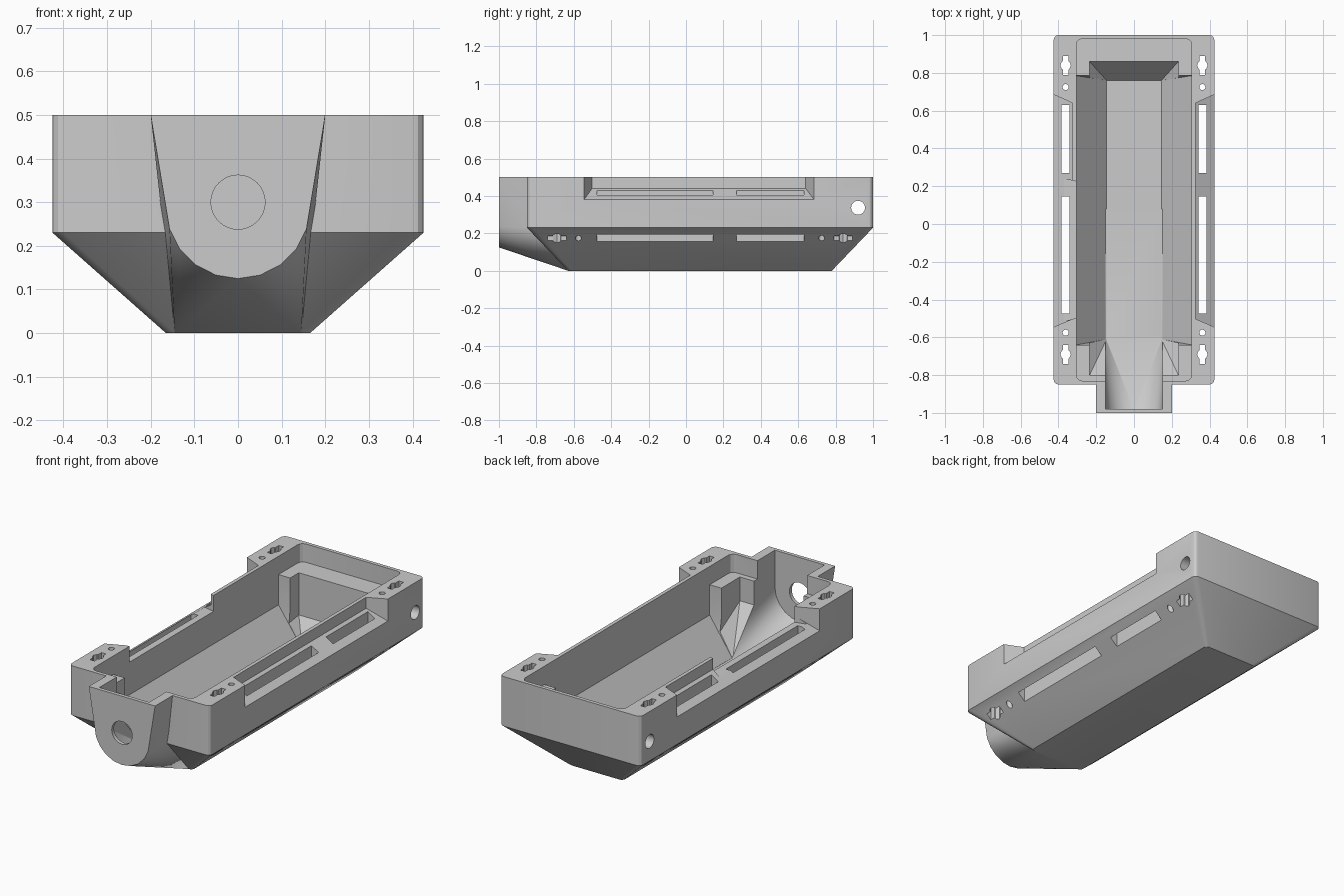
import bpy, bmesh, math
from mathutils import Vector

if "Cube" in bpy.data.objects:
    bpy.data.objects.remove(bpy.data.objects["Cube"], do_unlink=True)

grey = bpy.data.materials.new("plain_grey")
grey.use_nodes = True
colour = (0.6, 0.6, 0.6, 1)
grey.diffuse_color = colour
grey.node_tree.nodes["Principled BSDF"].inputs["Base Color"].default_value = colour


def hull(name, points):
    """Convex solid around the given points."""
    bm = bmesh.new()
    for p in points:
        bm.verts.new(p)
    bmesh.ops.convex_hull(bm, input=bm.verts[:])
    bmesh.ops.delete(bm, geom=[v for v in bm.verts if not v.link_faces], context='VERTS')
    bmesh.ops.dissolve_limit(bm, angle_limit=0.002, verts=bm.verts[:], edges=bm.edges[:])
    bmesh.ops.recalc_face_normals(bm, faces=bm.faces[:])
    mesh = bpy.data.meshes.new(name)
    bm.to_mesh(mesh)
    bm.free()
    mesh.materials.append(grey)
    ob = bpy.data.objects.new(name, mesh)
    bpy.context.collection.objects.link(ob)
    return ob


def rect(x, y0, y1, z, r=0.0, n=3):
    """Rectangle centred on x = 0, with corner radius r."""
    if r == 0:
        return [(s * x, y, z) for s in (-1, 1) for y in (y0, y1)]
    return [(sx * (x - r + r * math.cos(a)), cy + sy * r * math.sin(a), z)
            for sx in (-1, 1) for sy, cy in ((-1, y0 + r), (1, y1 - r))
            for a in (i * math.pi / 2 / n for i in range(n + 1))]


def box(name, x0, x1, y0, y1, z0, z1):
    return hull(name, [(x, y, z) for x in (x0, x1) for y in (y0, y1) for z in (z0, z1)])


def rod(name, start, end, r, n=24):
    """Cylinder between two points."""
    start, end = Vector(start), Vector(end)
    turn = (end - start).to_track_quat('Z', 'Y')
    ring = [turn @ Vector((r * math.cos(a), r * math.sin(a), 0))
            for a in (2 * math.pi * i / n for i in range(n))]
    return hull(name, [c + p for c in (start, end) for p in ring])


def u_section(y, top_x, top_z, r, cz, n=10):
    """U-shaped outline across the nose."""
    arc = [(r * math.cos(a), y, cz - r * math.sin(a))
           for a in (math.pi * i / n for i in range(n + 1))]
    return arc + [(-top_x, y, top_z), (top_x, y, top_z)]


def combine(target, tool, operation='DIFFERENCE'):
    tool.hide_render = True
    mod = target.modifiers.new("combine", 'BOOLEAN')
    mod.operation, mod.solver, mod.object = operation, 'EXACT', tool
    bpy.context.view_layer.objects.active = target
    bpy.ops.object.modifier_apply(modifier=mod.name)
    bpy.data.objects.remove(tool, do_unlink=True)


# Tapered tray body
tray = hull("tray_body", rect(.425, -.85, 1, .5, .025) + rect(.425, -.85, 1, .23, .025)
            + rect(.165, -.63, .78, 0, .02))

# Rounded nose at the front
nose = hull("nose", u_section(-1, .2, .5, .165, .29)
            + [(s * x, -.63, z) for s in (-1, 1) for x, z in ((.2, .5), (.145, 0))])
combine(tray, nose, 'UNION')

# Rounded upper opening, which leaves ledges at both ends
combine(tray, hull("opening", rect(.305, -.83, .98, .4, .03) + rect(.305, -.83, .98, .6, .03)))

# Main trough and its narrower extension between the corner pillars
floor = .048
combine(tray, hull("trough", rect(.145, -.61, .76, floor) + rect(.305, -.64, .785, .235)
                   + rect(.305, -.64, .785, .6)))
combine(tray, hull("end_bays", rect(.145, -.61, .76, floor)
                   + [(s * .235, y, z) for s in (-1, 1)
                      for y, z in ((-.61, .155), (.76, .155), (-.8, .27), (.86, .17),
                                   (-.8, .6), (.86, .6))]))

# Nose channel, running back into the floor, and round front hole
combine(tray, hull("nose_channel", u_section(-.98, .15, .6, .15, .3)
                   + [(s * .15, y, z) for s in (-1, 1)
                      for y, z in ((-.61, floor), (.08, floor), (.08, .6))]))
combine(tray, rod("front_hole", (0, -1.1, .3), (0, -.9, .3), .062, 32))

# Cross hole near the back
combine(tray, rod("cross_hole", (-.6, .92, .337), (.6, .92, .337), .037, 32))

for s in (-1, 1):
    # Side recess with sloping floor and flared ends
    combine(tray, hull("side_recess", [(s * x, y, z) for x, y0, y1, low in
                                       ((.445, -.554, .694, .368), (.325, -.502, .64, .44))
                                       for y in (y0, y1) for z in (low, .6)]))
    # Long slots
    for y0, y1 in ((-.475, .145), (.27, .63)):
        combine(tray, box("slot", s * .342, s * .385, y0, y1, -.1, .7))
    # Keyholes and small screw holes
    for y in (-.69, .84):
        combine(tray, box("keyhole_long", s * .362 - .014, s * .362 + .014,
                          y - .05, y + .05, -.1, .7))
        combine(tray, rod("keyhole_wide", (s * .362, y, -.1), (s * .362, y, .7), .028, 8))
    for y in (-.575, .725):
        combine(tray, rod("screw_hole", (s * .362, y, -.1), (s * .362, y, .7), .016, 16))

# Lowered stretch of the right wall
combine(tray, hull("wall_gap", [(x, y, z) for x, y0, y1 in ((-.37, -.515, .24), (-.29, -.494, .222))
                                for y in (y0, y1) for z in (.413, .6)]))

# Smooth curved faces, keep hard edges
bpy.ops.object.select_all(action='DESELECT')
tray.select_set(True)
bpy.context.view_layer.objects.active = tray
bpy.ops.object.shade_smooth_by_angle(angle=math.radians(25))
